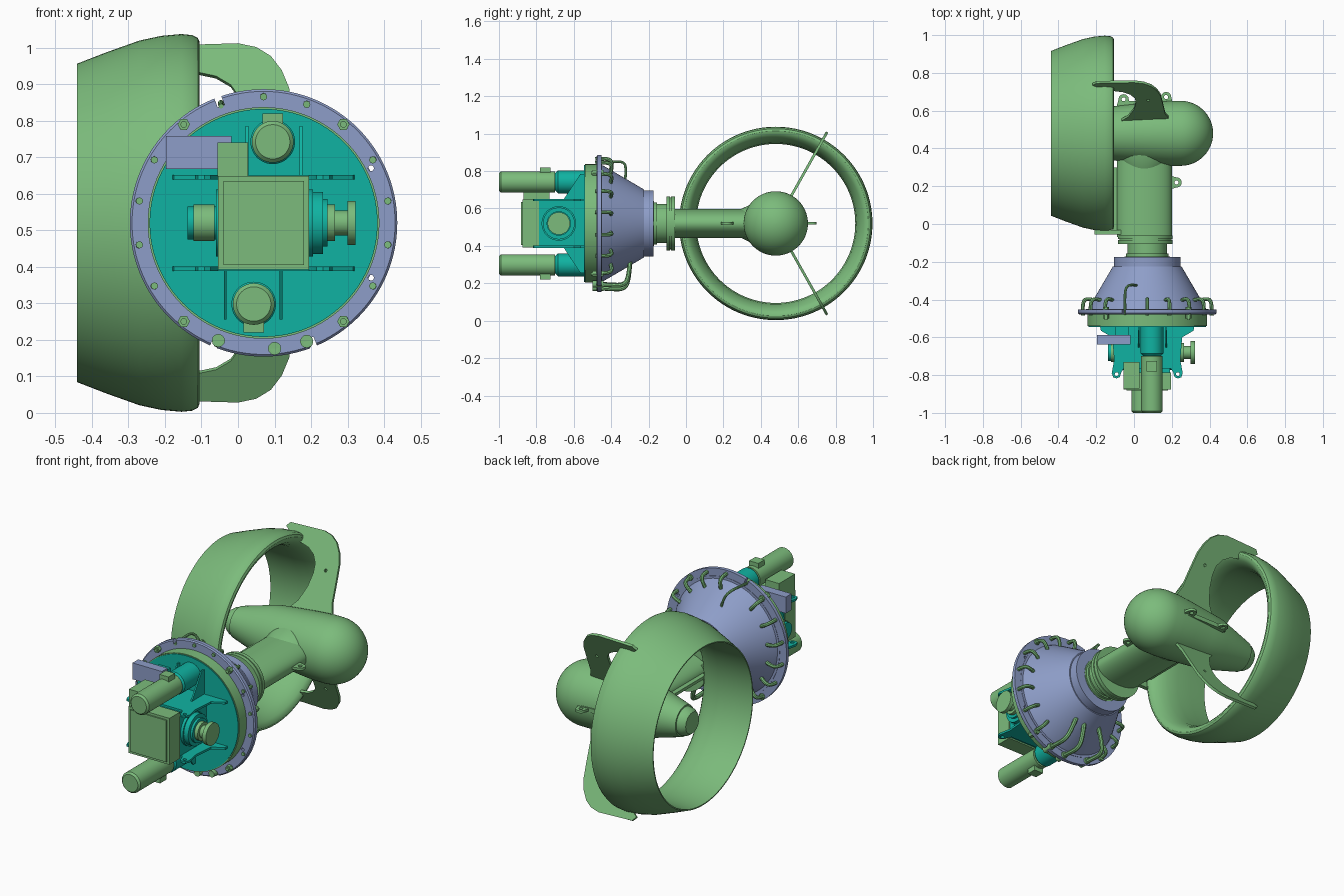
import bpy, bmesh, math
from mathutils import Matrix, Vector

if "Cube" in bpy.data.objects:
    bpy.data.objects.remove(bpy.data.objects["Cube"])

AX, AZ = 0.07, 0.52          # leg axis (runs along y)
PY = 0.48                    # pod axis (runs along x)


def material(name, rgb):
    m = bpy.data.materials.new(name)
    m.diffuse_color = (*rgb, 1)
    m.use_nodes = True
    m.node_tree.nodes["Principled BSDF"].inputs["Base Color"].default_value = m.diffuse_color
    return m


GREEN = material("green", (0.20, 0.50, 0.20))
BLUE = material("blue", (0.27, 0.34, 0.58))
TEAL = material("teal", (0.005, 0.45, 0.36))


def add(name, mesh, mat):
    ob = bpy.data.objects.new(name, mesh)
    bpy.context.collection.objects.link(ob)
    mesh.materials.clear()
    mesh.materials.append(mat)
    return ob


def lathe(name, prof, mat, axis="Y", c=(AX, AZ), seg=64, closed=False, squash=(1, 1)):
    """Revolve (position, radius) pairs about a line parallel to an axis."""
    bm = bmesh.new()
    rings = []
    for a, r in prof:
        ring = []
        for i in range(seg):
            t = 2 * math.pi * i / seg
            p, q = c[0] + r * squash[0] * math.cos(t), c[1] + r * squash[1] * math.sin(t)
            ring.append(bm.verts.new({"Y": (p, a, q), "X": (a, p, q), "Z": (p, q, a)}[axis]))
        rings.append(ring)
    pairs = list(zip(rings, rings[1:])) + ([(rings[-1], rings[0])] if closed else [])
    for A, B in pairs:
        for i in range(seg):
            j = (i + 1) % seg
            bm.faces.new((A[i], A[j], B[j], B[i]))
    if not closed:
        bm.faces.new(rings[0])
        bm.faces.new(rings[-1])
    bmesh.ops.recalc_face_normals(bm, faces=bm.faces)
    me = bpy.data.meshes.new(name)
    bm.to_mesh(me)
    return add(name, me, mat)


def box(name, x, y, z, mat):
    bm = bmesh.new()
    bmesh.ops.create_cube(bm, size=1)
    for v in bm.verts:
        v.co = [(r[0] + r[1]) / 2 + k * (r[1] - r[0]) for r, k in zip((x, y, z), v.co)]
    me = bpy.data.meshes.new(name)
    bm.to_mesh(me)
    return add(name, me, mat)


def from_curve(name, cu, mat, mtx=None):
    tmp = bpy.data.objects.new("tmp", cu)
    me = bpy.data.meshes.new_from_object(tmp)
    bpy.data.objects.remove(tmp)
    if mtx:
        me.transform(mtx)
    return add(name, me, mat)


def plate(name, outlines, thick, mat, u, v, origin):
    """Flat plate from closed 2D outlines (inner outlines are holes)."""
    cu = bpy.data.curves.new(name, "CURVE")
    cu.dimensions, cu.fill_mode, cu.extrude = "2D", "BOTH", thick / 2
    for pts in outlines:
        s = cu.splines.new("POLY")
        s.points.add(len(pts) - 1)
        for p, q in zip(s.points, pts):
            p.co = (*q, 0, 1)
        s.use_cyclic_u = True
    u, v = Vector(u), Vector(v)
    m = Matrix((u, v, u.cross(v))).transposed().to_4x4()
    m.translation = origin
    return from_curve(name, cu, mat, m)


def pipe(name, pts, r, mat):
    cu = bpy.data.curves.new(name, "CURVE")
    cu.dimensions, cu.bevel_depth, cu.bevel_resolution, cu.use_fill_caps = "3D", r, 2, True
    s = cu.splines.new("NURBS")
    s.points.add(len(pts) - 1)
    for p, q in zip(s.points, pts):
        p.co = (*q, 1)
    s.use_endpoint_u, s.order_u, s.resolution_u = True, 3, 5
    return from_curve(name, cu, mat)


def circle(x, y, r, a0=0, a1=360, n=16):
    return [(x + r * math.cos(math.radians(a0 + (a1 - a0) * i / n)),
             y + r * math.sin(math.radians(a0 + (a1 - a0) * i / n))) for i in range(n + (a1 - a0 < 360))]


def polar(deg, r, y):
    t = math.radians(deg)
    return (AX + r * math.cos(t), y, AZ + r * math.sin(t))


# nozzle ring: aerofoil section
lathe("nozzle", [(-0.44, 0.436), (-0.36, 0.467), (-0.27, 0.499), (-0.21, 0.512), (-0.155, 0.517), (-0.125, 0.514),
                 (-0.110, 0.506), (-0.105, 0.495), (-0.107, 0.482), (-0.12, 0.465), (-0.15, 0.446), (-0.19, 0.432),
                 (-0.25, 0.425), (-0.34, 0.425), (-0.44, 0.430)], GREEN, "X", (PY, AZ), 128, True)

# pod: ball nose tapering to the hub
nose = [(0.247 + 0.172 * math.sin(math.radians(a)), 0.172 * math.cos(math.radians(a))) for a in range(0, 90, 6)]
lathe("pod", [(-0.375, 0.045), (-0.375, 0.058), (-0.355, 0.072), (-0.33, 0.076), (-0.33, 0.084), (-0.12, 0.142), (-0.02, 0.153),
              (0.1, 0.165), (0.19, 0.172)] + nose + [(0.419, 0.002)], GREEN, "X", (PY, AZ))

# leg, neck and collars
lathe("leg", [(-0.07, 0.145), (0.40, 0.145)], GREEN, c=(0.055, AZ), squash=(1, 0.53))
lathe("leg_root", [(0.29, 0.10), (0.36, 0.145), (0.44, 0.15)], GREEN, c=(0.055, AZ), squash=(1, 0.75))
lathe("leg_collar", [(-0.105, 0.13), (-0.105, 0.145), (-0.085, 0.145), (-0.085, 0.138), (-0.08, 0.138), (-0.08, 0.145),
                     (-0.06, 0.145), (-0.06, 0.10)], GREEN, c=(0.06, AZ))
lathe("neck", [(-0.2, 0.12), (-0.172, 0.12), (-0.172, 0.112), (-0.155, 0.112), (-0.155, 0.104), (-0.09, 0.104)], GREEN)

# radial struts joining pod and nozzle, mirrored up and down
strut = [(-0.22, 0.53), (-0.20, 0.553), (0.0, 0.56), (0.05, 0.548), (0.09, 0.52), (0.12, 0.475), (0.14, 0.42), (0.152, 0.33),
         (0.165, 0.22), (0.2, 0.13), (-0.08, 0.13), (-0.03, 0.19), (0.0, 0.27), (0.01, 0.34), (0.005, 0.39), (-0.02, 0.43),
         (-0.06, 0.457), (-0.105, 0.468), (-0.15, 0.475)]
for side, s in (("upper", 1), ("lower", -1)):
    plate(side + "_strut", [strut, circle(0.075, 0.37, 0.008)], 0.014, GREEN, (1, 0, 0), (0, 0.49, s * 0.872), (0, PY, AZ))

# lifting eyes on pod and leg
for i, (x, y, rot) in enumerate(((-0.055, 0.66, 0), (0.17, 0.672, 0), (0.225, 0.22, -90))):
    t = math.radians(rot)
    eye = circle(0, 0, 0.027, 0, 180) + [(-0.04, -0.05), (0.04, -0.05)]
    plate(f"lifting_eye_{i}", [eye, circle(0, 0, 0.011)], 0.014, GREEN, (math.cos(t), math.sin(t), 0),
          (-math.sin(t), math.cos(t), 0), (x, y, AZ))
box("pod_rail", (-0.08, 0.2), (0.60, 0.652), (AZ - 0.012, AZ + 0.012), GREEN)
box("nozzle_bracket", (-0.21, -0.05), (-0.055, -0.032), (AZ - 0.04, AZ + 0.04), GREEN)
box("nozzle_web", (-0.115, -0.08), (-0.04, 0.30), (AZ - 0.008, AZ + 0.008), GREEN)

# mounting cone
lathe("cone", [(-0.47, 0.325), (-0.45, 0.325), (-0.45, 0.312), (-0.435, 0.305), (-0.225, 0.182), (-0.225, 0.176),
               (-0.175, 0.176), (-0.175, 0.11)], BLUE, seg=96)

# bolted flange with notches and through holes
flange = lathe("flange", [(-0.478, 0.31), (-0.478, 0.360), (-0.472, 0.366), (-0.452, 0.366), (-0.452, 0.31)], BLUE, seg=128, closed=True)
bm = bmesh.new()
for deg in (27, -27):
    bmesh.ops.create_cone(bm, cap_ends=True, segments=16, radius1=0.008, radius2=0.008, depth=0.2,
                          matrix=Matrix.Translation(polar(deg, 0.33, -0.465)) @ Matrix.Rotation(math.pi / 2, 4, "X"))
for deg in (110, 248, 292):
    bmesh.ops.create_cube(bm, size=1, matrix=Matrix.Translation(polar(deg, 0.37, -0.465))
                          @ Matrix.Rotation(-math.radians(deg), 4, "Y") @ Matrix.Diagonal((0.06, 0.2, 0.02, 1)))
cut_mesh = bpy.data.meshes.new("cutter")
bm.to_mesh(cut_mesh)
cutter = add("flange_cutter", cut_mesh, BLUE)
cutter.hide_render = True
mod = flange.modifiers.new("cut", "BOOLEAN")
mod.operation, mod.object, mod.solver = "DIFFERENCE", cutter, "EXACT"
bpy.context.view_layer.objects.active = flange
bpy.ops.object.modifier_apply(modifier="cut")
bpy.data.objects.remove(cutter)

# green base ring and teal deck
lathe("base_ring", [(-0.54, 0.30), (-0.54, 0.317), (-0.47, 0.317), (-0.47, 0.30)], GREEN, seg=96)
lathe("deck", [(-0.545, 0.312), (-0.53, 0.312)], TEAL, seg=96)

# hooked clamps around the flange
for i, deg in enumerate((10, 30, 50, 70, 90, 130, 150, 170, 190, 210, 230, 310, 330, 350)):
    pipe(f"clamp_{i}", [polar(deg, 0.345, -0.485), polar(deg, 0.350, -0.42), polar(deg, 0.325, -0.39),
                        polar(deg, 0.28, -0.405)], 0.010, GREEN)
# nuts on the front of the flange
for i, deg in enumerate((51, 129, 231, 309)):
    a = polar(deg, 0.347, 0)
    lathe(f"flange_nut_{i}", [(-0.50, 0.017), (-0.44, 0.017)], GREEN, c=(a[0], a[2]), seg=6)
    lathe(f"flange_stud_{i}", [(-0.507, 0.009), (-0.44, 0.009)], GREEN, c=(a[0], a[2]), seg=12)
# long pipes from flange to cone
for i, deg in enumerate((249, 275, 290)):
    pipe(f"drain_pipe_{i}", [polar(deg, 0.345, -0.50), polar(deg, 0.35, -0.42), polar(deg, 0.355, -0.33),
                             polar(deg, 0.30, -0.305), polar(deg, 0.215, -0.30)], 0.012, GREEN)
    a = polar(deg, 0.345, 0)
    lathe(f"pipe_union_{i}", [(-0.50, 0.018), (-0.44, 0.018)], GREEN, c=(a[0], a[2]), seg=12)
pipe("vent_pipe", [polar(110, 0.34, -0.48), polar(110, 0.35, -0.40), polar(109, 0.35, -0.33), polar(105, 0.30, -0.32),
                   polar(104, 0.24, -0.325)], 0.007, GREEN)

# gearbox with front cover
box("gearbox", (-0.05, 0.19), (-0.79, -0.54), (0.40, 0.64), TEAL)
box("gearbox_cover", (-0.055, 0.195), (-0.875, -0.785), (0.392, 0.648), GREEN)
box("cover_panel", (-0.04, 0.18), (-0.882, -0.87), (0.405, 0.635), GREEN)
# cross shaft on the gearbox
SHAFT = (-0.68, AZ)
lathe("left_bearing", [(-0.138, 0.045), (-0.06, 0.045), (-0.06, 0.092), (-0.04, 0.092)], TEAL, "X", SHAFT, 48)
lathe("left_cap", [(-0.122, 0.050), (-0.065, 0.050)], GREEN, "X", SHAFT, 48)
lathe("right_bearing", [(0.18, 0.092), (0.205, 0.092), (0.205, 0.085), (0.232, 0.085), (0.232, 0.065), (0.245, 0.065)],
      TEAL, "X", SHAFT, 48)
lathe("input_coupling", [(0.235, 0.05), (0.265, 0.05), (0.265, 0.034), (0.30, 0.034), (0.30, 0.06), (0.322, 0.06)],
      GREEN, "X", SHAFT, 48)

# twin deck plates with lifting eyes
half = [(0.25, -0.54), (0.245, -0.565), (0.185, -0.60), (0.175, -0.72), (0.188, -0.79), (0.18, -0.812), (0.162, -0.818),
        (0.145, -0.81), (0.137, -0.785), (0.125, -0.765)]
outline = [(AX + x, y) for x, y in half] + [(AX - x, y) for x, y in reversed(half)]
for name, z in (("lower", 0.395), ("upper", 0.645)):
    plate(name + "_deck_plate", [outline, circle(AX + 0.162, -0.795, 0.010), circle(AX - 0.162, -0.795, 0.010)], 0.012,
          TEAL, (1, 0, 0), (0, 1, 0), (0, 0, z))
# triangular stiffeners on the deck, above and below
for i, (x, s) in enumerate(((0.025, 1), (0.172, 1), (-0.035, -1), (0.118, -1))):
    plate(f"stiffener_{i}", [[(-0.54, 0.12), (-0.54, 0.265), (-0.565, 0.265), (-0.66, 0.12)]], 0.008, TEAL,
          (0, 1, 0), (0, 0, s), (x, 0, AZ))

# steering motors with terminal boxes
for name, x, z, s in (("upper", 0.095, 0.742, 1), ("lower", 0.043, 0.298, -1)):
    lathe(name + "_motor", [(-1.0, 0.03), (-1.0, 0.047), (-0.99, 0.057), (-0.70, 0.057), (-0.70, 0.045)], GREEN, c=(x, z), seg=48)
    lathe(name + "_motor_base", [(-0.715, 0.046), (-0.70, 0.046), (-0.685, 0.061), (-0.54, 0.061)], TEAL, c=(x, z), seg=48)
    zs = sorted((z + s * 0.03, z + s * 0.078))
    box(name + "_terminal_box", (x - 0.028, x + 0.028), (-0.78, -0.725), zs, GREEN)

# control boxes
box("junction_box", (-0.197, -0.018), (-0.637, -0.587), (0.668, 0.758), BLUE)
box("junction_mount", (-0.1, -0.03), (-0.59, -0.54), (0.69, 0.74), TEAL)
box("valve_box", (-0.056, 0.028), (-0.87, -0.73), (0.645, 0.74), GREEN)

# smooth the curved faces, keep hard edges
bpy.ops.object.select_all(action="SELECT")
bpy.context.view_layer.objects.active = flange
bpy.ops.object.shade_smooth_by_angle(angle=math.radians(32))
